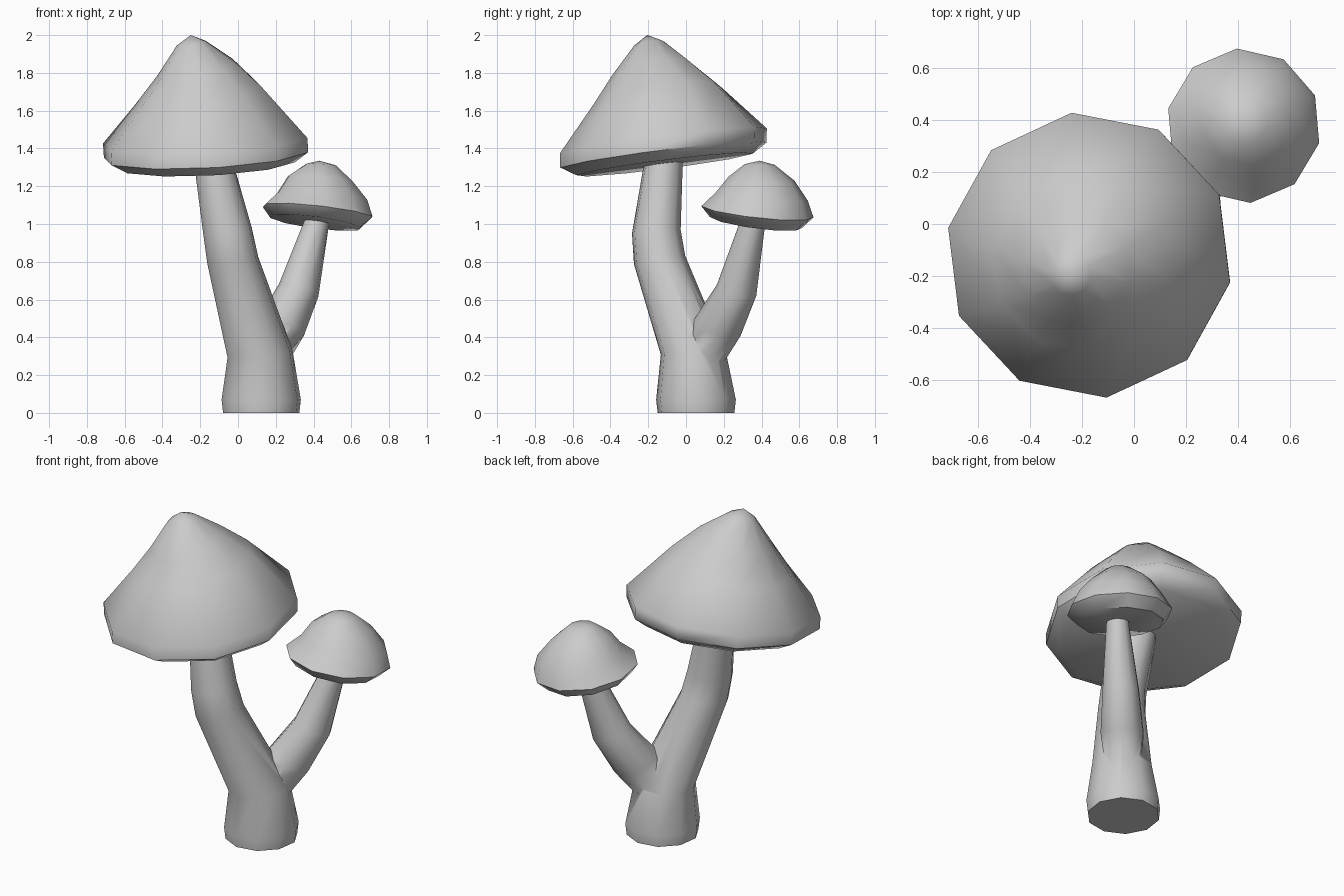
import bpy, bmesh, math

if "Cube" in bpy.data.objects:
    bpy.data.objects.remove(bpy.data.objects["Cube"])

SIDES = 10


def loft(name, rings, slope_angle, phase=0, apex=None):
    """Skin ten-sided rings (x, y, z, radius, x slope, y slope), bottom to top."""
    bm = bmesh.new()
    loops = []
    for cx, cy, cz, r, sx, sy in rings:
        loop = []
        for i in range(SIDES):
            a = math.radians(phase) + 2 * math.pi * i / SIDES
            dx, dy = r * math.cos(a), r * math.sin(a)
            loop.append(bm.verts.new((cx + dx, cy + dy, cz + sx * dx + sy * dy)))
        loops.append(loop)
    for lo, hi in zip(loops, loops[1:]):
        for i in range(SIDES):
            j = (i + 1) % SIDES
            bm.faces.new((lo[i], lo[j], hi[j], hi[i]))
    bm.faces.new(loops[0][::-1])
    top = loops[-1]
    if apex:
        tip = bm.verts.new(apex)
        for i in range(SIDES):
            bm.faces.new((top[i], top[(i + 1) % SIDES], tip))
    else:
        bm.faces.new(top)
    bmesh.ops.recalc_face_normals(bm, faces=bm.faces)
    mesh = bpy.data.meshes.new(name)
    bm.to_mesh(mesh)
    bm.free()
    obj = bpy.data.objects.new(name, mesh)
    bpy.context.collection.objects.link(obj)
    smooth(obj, slope_angle)
    return obj


def smooth(obj, angle):
    bpy.ops.object.select_all(action='DESELECT')
    obj.select_set(True)
    bpy.context.view_layer.objects.active = obj
    bpy.ops.object.shade_smooth_by_angle(angle=math.radians(angle))


# Large pointed cap, tilted towards the front
loft("large_cap", [
    (-0.16, -0.115, 1.315, 0.47, 0.05, 0.127),
    (-0.17, -0.12, 1.365, 0.55, 0.05, 0.127),
    (-0.173, -0.12, 1.44, 0.552, 0.05, 0.127),
    (-0.21, -0.15, 1.68, 0.34, 0.17, 0.15),
    (-0.22, -0.185, 1.82, 0.21, 0.2, 0.2),
    (-0.245, -0.195, 1.955, 0.08, 0.15, 0.15),
], 50, 25, (-0.25, -0.205, 2.0))

# Small rounded cap, tilted towards the back right
loft("small_cap", [
    (0.41, 0.37, 1.008, 0.245, -0.13, -0.13),
    (0.422, 0.378, 1.065, 0.298, -0.11, -0.11),
    (0.445, 0.40, 1.145, 0.245, -0.09, -0.09),
    (0.435, 0.40, 1.24, 0.175, -0.09, -0.07),
    (0.44, 0.39, 1.315, 0.08, -0.06, -0.03),
], 50, 23, (0.43, 0.39, 1.335))

# Main stem, with the side stem growing from it
stem = loft("stem", [
    (0.123, 0.053, 0.0, 0.205, 0, 0),
    (0.123, 0.053, 0.07, 0.213, 0, 0),
    (0.117, 0.04, 0.31, 0.175, 0.1, 0),
    (-0.028, -0.14, 0.81, 0.137, 0.1, 0.15),
    (-0.055, -0.157, 0.96, 0.13, 0.15, 0.05),
    (-0.125, -0.122, 1.30, 0.105, 0.1, 0),
    (-0.14, -0.118, 1.42, 0.1, 0, 0),
], 60, 10)
branch = loft("side_stem", [
    (0.14, 0.075, 0.26, 0.10, -0.3, -0.3),
    (0.225, 0.165, 0.45, 0.125, -0.3, -0.3),
    (0.322, 0.268, 0.65, 0.105, -0.3, -0.25),
    (0.415, 0.352, 1.0, 0.066, -0.2, -0.2),
    (0.43, 0.37, 1.08, 0.06, -0.1, -0.1),
], 60, 10)

# Join the two stems into one forked surface
union = stem.modifiers.new("fork", 'BOOLEAN')
union.operation = 'UNION'
union.solver = 'EXACT'
union.object = branch
bpy.context.view_layer.objects.active = stem
bpy.ops.object.modifier_apply(modifier=union.name)
bpy.data.objects.remove(branch)
stem.name = "forked_stem"
smooth(stem, 70)
